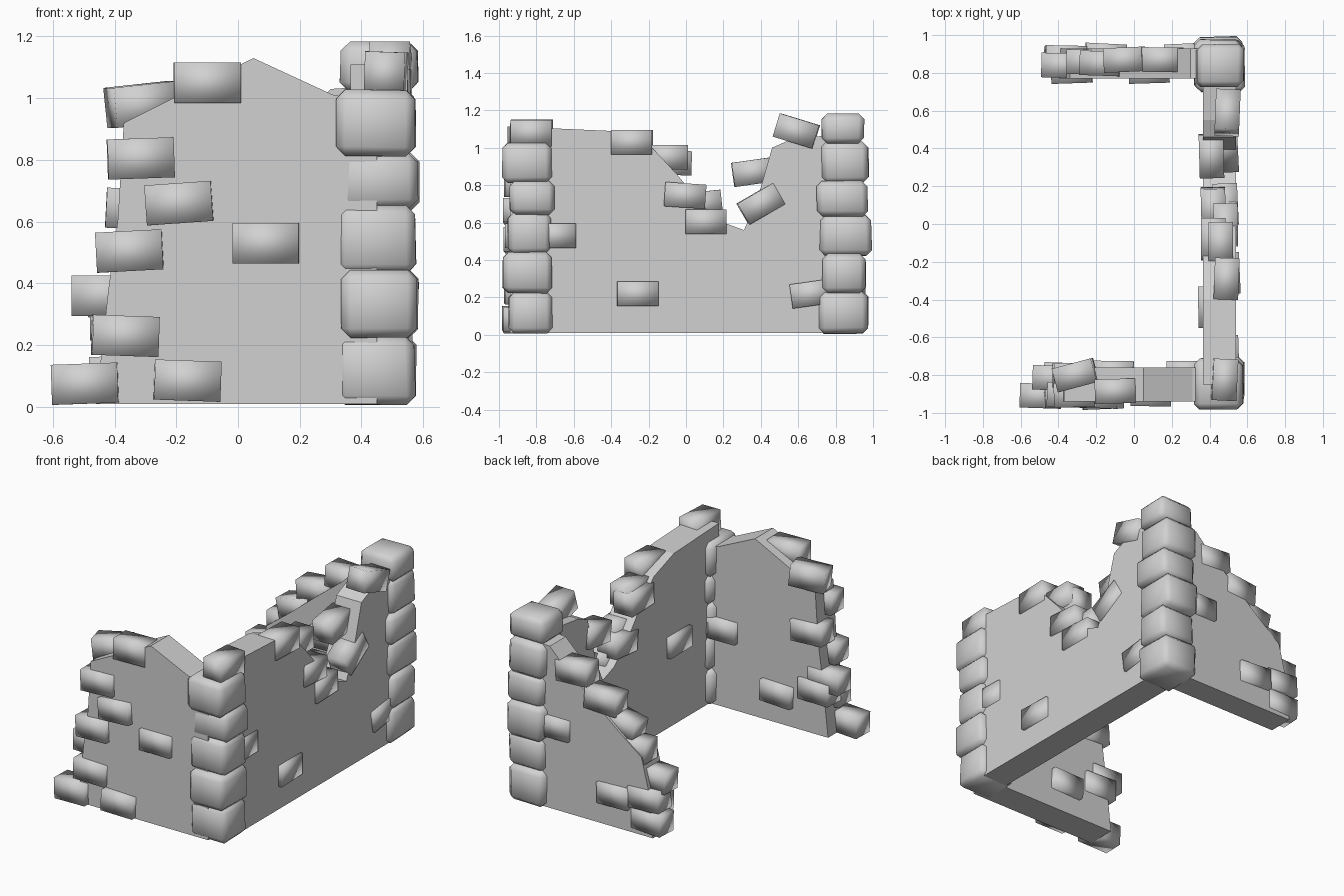
import bpy, bmesh, random
from math import radians
from mathutils import Vector, Matrix, Euler

random.seed(4)
if "Cube" in bpy.data.objects:
    bpy.data.objects.remove(bpy.data.objects["Cube"], do_unlink=True)

stone = bpy.data.materials.new("stone grey")
stone.use_nodes = True
GREY = (0.64, 0.64, 0.64, 1)
stone.diffuse_color = GREY
stone.node_tree.nodes["Principled BSDF"].inputs["Base Color"].default_value = GREY


def finish(name, bm, smooth):
    bmesh.ops.recalc_face_normals(bm, faces=bm.faces)
    for f in bm.faces:
        f.smooth = smooth
    me = bpy.data.meshes.new(name)
    bm.to_mesh(me)
    bm.free()
    me.materials.append(stone)
    ob = bpy.data.objects.new(name, me)
    bpy.context.collection.objects.link(ob)
    return ob


def wall(name, outline, place, near, far):
    """Extrude an outline of (along, z) points between two depths."""
    bm = bmesh.new()
    face = bm.faces.new([bm.verts.new(place(a, near, z)) for a, z in outline])
    ext = bmesh.ops.extrude_face_region(bm, geom=[face])
    shift = Vector(place(0, far, 0)) - Vector(place(0, near, 0))
    bmesh.ops.translate(bm, vec=shift, verts=[v for v in ext["geom"] if isinstance(v, bmesh.types.BMVert)])
    finish(name, bm, False)


def brick(name, loc, size, rot):
    """Plain box with soft normals."""
    bm = bmesh.new()
    bmesh.ops.create_cube(bm, size=1)
    bmesh.ops.scale(bm, vec=size, verts=bm.verts)
    bmesh.ops.transform(bm, matrix=Matrix.Translation(loc) @ Euler(rot).to_matrix().to_4x4(), verts=bm.verts)
    finish(name, bm, True)


def block(name, lo, hi):
    """Rough-cut corner stone: a jittered box with worn edges."""
    bm = bmesh.new()
    bmesh.ops.create_cube(bm, size=1)
    mid = (Vector(lo) + Vector(hi)) / 2
    size = Vector(hi) - Vector(lo)
    for v in bm.verts:
        for i in range(3):
            grip = 1 - random.uniform(0, 0.09 if i < 2 else 0.05)
            v.co[i] = mid[i] + v.co[i] * size[i] * grip
    bmesh.ops.bevel(bm, geom=bm.edges[:], offset=0.03, segments=1, affect='EDGES', profile=0.5)
    finish(name, bm, True)


def along_x(a, d, z):
    return (a, d, z)


def along_y(a, d, z):
    return (d, a, z)


# Broken wall slabs
wall("front_wall", [(-.46, .01), (.45, .01), (.45, .99), (.31, 1.01), (.05, 1.13),
                    (-.21, 1.0), (-.37, .92), (-.39, .6), (-.42, .38)], along_x, -.94, -.76)
wall("back_wall", [(-.42, .01), (.45, .01), (.45, 1.04), (.3, 1.03), (.19, .92), (0, .77),
                   (-.17, .63), (-.34, .5), (-.39, .3)], along_x, .77, .93)
wall("side_wall", [(-.85, .01), (.85, .01), (.85, 1.08), (.55, 1.04), (.46, 1.0), (.38, .72),
                   (.31, .56), (.2, .6), (.08, .7), (-.05, .86), (-.2, 1.02), (-.4, 1.09),
                   (-.85, 1.11)], along_y, .365, .54)

# Corner pillars: joint height, then y range of each course
front_courses = [(.005, -.95, -.71), (.22, -.985, -.71), (.43, -.96, -.72),
                 (.64, -.95, -.70), (.81, -.985, -.71)]
back_courses = [(.005, .70, .98), (.22, .72, .97), (.42, .71, 1.0), (.63, .69, .98),
                (.81, .72, .98), (1.02, .72, .96)]
for name, courses, top in (("front", front_courses, 1.03), ("back", back_courses, 1.185)):
    for i, (z, y0, y1) in enumerate(courses):
        z1 = courses[i + 1][0] + .015 if i + 1 < len(courses) else top
        dx = .01 * (i % 2)
        block(f"{name}_corner_stone_{i + 1}", (.315 + dx, y0, z), (.58 + dx, y1, z1))
brick("front_corner_cap", (.48, -.825, 1.08), (.13, .22, .14), (0, radians(2), radians(-3)))

# Bricks: (along the wall, depth, height, tilt in degrees)
front_bricks = [(-.10, -.885, 1.05, 0), (-.31, -.80, .98, 6), (-.315, -.905, .805, 2),
                (-.19, -.91, .66, 4), (-.35, -.905, .505, 3), (-.43, -.815, .36, 0),
                (-.365, -.905, .23, -2), (-.495, -.91, .075, 2), (-.165, -.915, .085, -2),
                (.09, -.9, .53, 0), (-.32, -.8, .64, -3), (-.11, -.79, .2, 2),
                (.28, -.79, .5, 0), (-.37, -.8, .28, 0)]
back_bricks = [(.15, .87, .90, -3), (-.05, .87, .77, 4), (-.17, .85, .64, 12),
               (-.25, .86, .52, 0), (-.38, .84, .36, 3), (-.36, .88, .24, -3),
               (-.37, .87, .1, 2), (-.15, .89, .21, -2), (.27, .89, .53, 0),
               (-.33, .81, .2, 2), (.08, .81, .53, 0)]
side_bricks = [(-.70, .49, .53, 0), (-.26, .495, .22, 0), (-.29, .49, 1.03, 0),
               (-.08, .42, .92, -2), (-.1, .46, .95, 0), (-.005, .485, .745, -4),
               (.105, .485, .605, 0), (.36, .41, .87, 8), (.40, .485, .70, 30),
               (.59, .495, 1.09, -17), (.67, .49, .22, 8), (-.44, .405, .52, 0),
               (.08, .42, .7, 6)]

for name, bricks in (("front", front_bricks), ("back", back_bricks), ("side", side_bricks)):
    for i, (a, d, z, tilt) in enumerate(bricks):
        yaw = radians(random.uniform(-3, 3))
        label = f"{name}_brick_{i + 1}"
        if name == "side":
            brick(label, (d, a, z), (.13, .22, .13), (radians(tilt), 0, yaw))
        else:
            # The loose upper brick on the front sits at an angle
            if name == "front" and i == 1:
                yaw = radians(15)
            brick(label, (a, d, z), (.215, .13, .13), (0, -radians(tilt), yaw))
